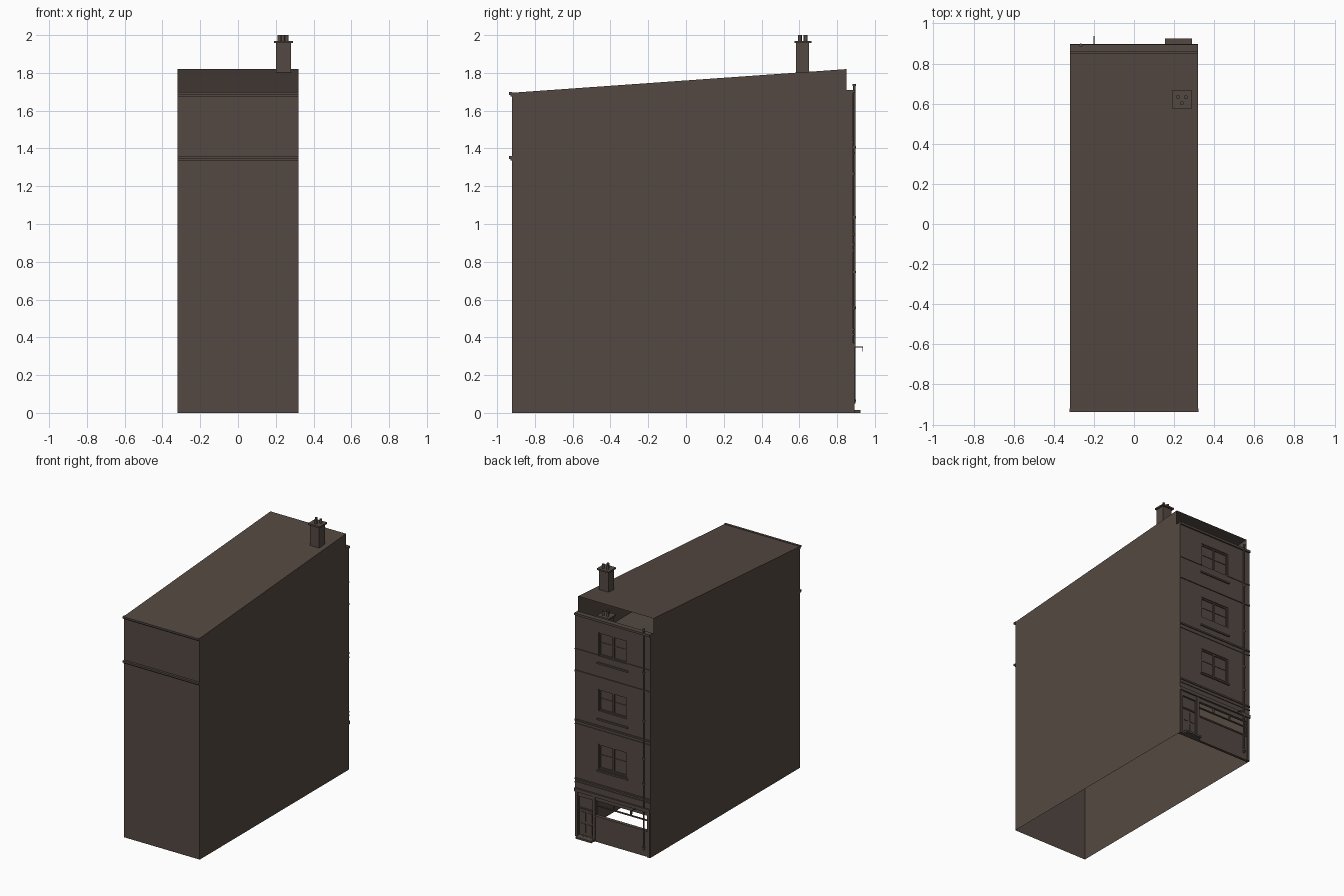
import bpy, bmesh, math

if "Cube" in bpy.data.objects:
    bpy.data.objects.remove(bpy.data.objects["Cube"])

brown = bpy.data.materials.new("brown_masonry")
brown.diffuse_color = (0.088, 0.066, 0.054, 1)
brown.use_nodes = True
brown.node_tree.nodes["Principled BSDF"].inputs["Base Color"].default_value = brown.diffuse_color


def finish(name, bm, recalc=True):
    if recalc:
        bmesh.ops.recalc_face_normals(bm, faces=bm.faces)
    me = bpy.data.meshes.new(name)
    bm.to_mesh(me)
    bm.free()
    ob = bpy.data.objects.new(name, me)
    me.materials.append(brown)
    bpy.context.collection.objects.link(ob)
    return ob


def boxes(name, items):
    """Each item is (x0, x1, y0, y1, z0, z1)."""
    bm = bmesh.new()
    for x0, x1, y0, y1, z0, z1 in items:
        cube = bmesh.ops.create_cube(bm, size=1)["verts"]
        bmesh.ops.scale(bm, vec=(x1 - x0, y1 - y0, z1 - z0), verts=cube)
        bmesh.ops.translate(bm, vec=((x0 + x1) / 2, (y0 + y1) / 2, (z0 + z1) / 2), verts=cube)
    return finish(name, bm)


def cylinders(name, items, sides=12):
    """Upright cylinders, each item is (x, y, z0, z1, radius)."""
    bm = bmesh.new()
    for x, y, z0, z1, r in items:
        c = bmesh.ops.create_cone(bm, cap_ends=True, segments=sides,
                                  radius1=r, radius2=r, depth=z1 - z0)["verts"]
        bmesh.ops.translate(bm, vec=(x, y, (z0 + z1) / 2), verts=c)
    for f in bm.faces:
        f.smooth = abs(f.normal.z) < 0.5
    ob = finish(name, bm)
    for e in ob.data.edges:
        za, zb = (ob.data.vertices[i].co.z for i in e.vertices)
        e.use_edge_sharp = abs(za - zb) < 1e-5
    return ob


W = 0.32          # half width
FRONT = -0.92     # blank wall
BACK = 0.885      # wall with the windows

# Open-bottomed shell: two side walls, blank wall and sloping roof
profile = [(FRONT, 0), (BACK, 0), (BACK, 1.71), (0.85, 1.71), (0.85, 1.82), (FRONT, 1.695)]
bm = bmesh.new()
left = [bm.verts.new((-W, y, z)) for y, z in profile]
right = [bm.verts.new((W, y, z)) for y, z in profile]
bm.faces.new(left[::-1])
bm.faces.new(right)
for i in (4, 5):
    j = (i + 1) % 6
    bm.faces.new((left[i], left[j], right[j], right[i]))
finish("side_walls_and_roof", bm)

# Lower roof visible through the slot behind the parapet
bm = bmesh.new()
bm.faces.new([bm.verts.new(p) for p in ((-W, FRONT, 1.45), (W, FRONT, 1.45),
                                        (W, 0.865, 1.45), (-W, 0.865, 1.45))])
finish("inner_flat_roof", bm, recalc=False)

# Facade with openings: upper windows, shop window and door (x0, x1, z0, z1)
windows = [(-0.12, 0.12, 0.565, 0.755), (-0.12, 0.12, 1.01, 1.175), (-0.12, 0.12, 1.43, 1.61)]
shop = (-0.29, 0.145, 0.20, 0.315)
door = (0.17, 0.29, 0.015, 0.31)
openings = windows + [shop, door]
xs = sorted({-W, W} | {v for o in openings for v in o[:2]})
zs = sorted({0, 1.70} | {v for o in openings for v in o[2:]})
bm = bmesh.new()
grid = [[bm.verts.new((x, BACK, z)) for z in zs] for x in xs]
for i in range(len(xs) - 1):
    for j in range(len(zs) - 1):
        cx, cz = (xs[i] + xs[i + 1]) / 2, (zs[j] + zs[j + 1]) / 2
        if not any(a < cx < b and c < cz < d for a, b, c, d in openings):
            bm.faces.new((grid[i][j], grid[i][j + 1], grid[i + 1][j + 1], grid[i + 1][j]))
facade = finish("window_wall", bm, recalc=False)
solid = facade.modifiers.new("thickness", "SOLIDIFY")
solid.thickness = 0.02
solid.offset = -1

# Sash windows: pane, frame, mullion, transom
glass, frames = [], []
for x0, x1, z0, z1 in windows:
    glass.append((x0, x1, 0.866, 0.870, z0, z1))
    t, y0, y1 = 0.01, 0.868, 0.878
    zm, xm = z0 + (z1 - z0) * 0.55, (x0 + x1) / 2
    frames += [(x0, x0 + t, y0, y1, z0, z1), (x1 - t, x1, y0, y1, z0, z1),
               (x0, x1, y0, y1, z0, z0 + t), (x0, x1, y0, y1, z1 - t, z1),
               (xm - 0.006, xm + 0.006, y0, y1, z0, z1),
               (x0, x1, y0, 0.874, zm - 0.004, zm + 0.004)]
boxes("window_panes", glass)
boxes("window_frames", frames)
boxes("window_sills", [(-0.13, 0.13, 0.88, 0.895, z, z + 0.012) for z in (0.545, 0.94, 1.37)])

# Horizontal courses and parapet coping on the window wall
boxes("back_string_courses", [(-W, W, 0.88, y, z, z + h) for z, h, y in
      ((1.26, 0.012, 0.892), (0.885, 0.012, 0.893), (0.855, 0.01, 0.890),
       (0.435, 0.012, 0.893), (0.41, 0.01, 0.891), (0.345, 0.025, 0.898))]
      + [(s * 0.22 - 0.10, s * 0.22 + 0.10, 0.88, 0.89, 1.43, 1.437) for s in (-1, 1)])
boxes("parapet_coping", [(-W, W, 0.858, 0.896, 1.693, 1.71)])

# Courses on the blank wall
boxes("front_string_courses", [(-0.321, 0.321, -0.938, FRONT, z, z + 0.014) for z in (1.345, 1.684)]
      + [(-0.321, 0.321, -0.93, FRONT, z, z + 0.008) for z in (1.337, 1.676)])

# Shopfront: top bar and mullions, pilasters and stall panel
boxes("shop_window_frame", [(-0.29, 0.145, 0.868, 0.88, 0.27, 0.277)]
      + [(x - 0.004, x + 0.004, 0.868, 0.88, 0.27, 0.315) for x in (-0.145, 0.0)]
      + [(-0.29, 0.145, 0.868, 0.892, 0.19, 0.20)])
boxes("shop_pilasters", [(x - 0.01, x + 0.01, 0.88, 0.891, 0, 0.345) for x in (-0.305, 0.157, 0.305)])

# Door with raised panels, and its step
boxes("door", [(0.17, 0.29, 0.864, 0.872, 0.015, 0.31), (0.17, 0.29, 0.87, 0.88, 0.215, 0.225)]
      + [(x, x + 0.04, 0.87, 0.876, z, z + 0.07) for x in (0.182, 0.238) for z in (0.035, 0.125)])
boxes("door_step", [(0.155, 0.29, 0.865, 0.925, 0, 0.014)])

# Hanging sign bracket
boxes("sign_bracket", [(-0.202, -0.198, 0.89, 0.938, 0.347, 0.352),
                       (-0.202, -0.198, 0.934, 0.938, 0.325, 0.352)])

# Drainpipe with wall brackets
cylinders("drainpipe", [(-0.265, 0.891, 0.05, 1.74, 0.006)]
          + [(-0.265, 0.891, z, z + 0.012, 0.009) for z in (0.06, 0.55, 0.74, 1.03, 1.40, 1.73)])

# Chimneys: stack, cap and three pots on each roof
for label, dz, base in (("", 0, 1.79), ("inner_", -0.36, 1.45)):
    boxes(label + "chimney_stack", [(0.2, 0.28, 0.583, 0.652, base, 1.96 + dz),
                                    (0.19, 0.29, 0.575, 0.665, 1.958 + dz, 1.97 + dz)])
    cylinders(label + "chimney_pots", [(x, y, 1.968 + dz, 2.0 + dz, 0.01)
                                       for x, y in ((0.22, 0.633), (0.258, 0.633), (0.238, 0.603))])
